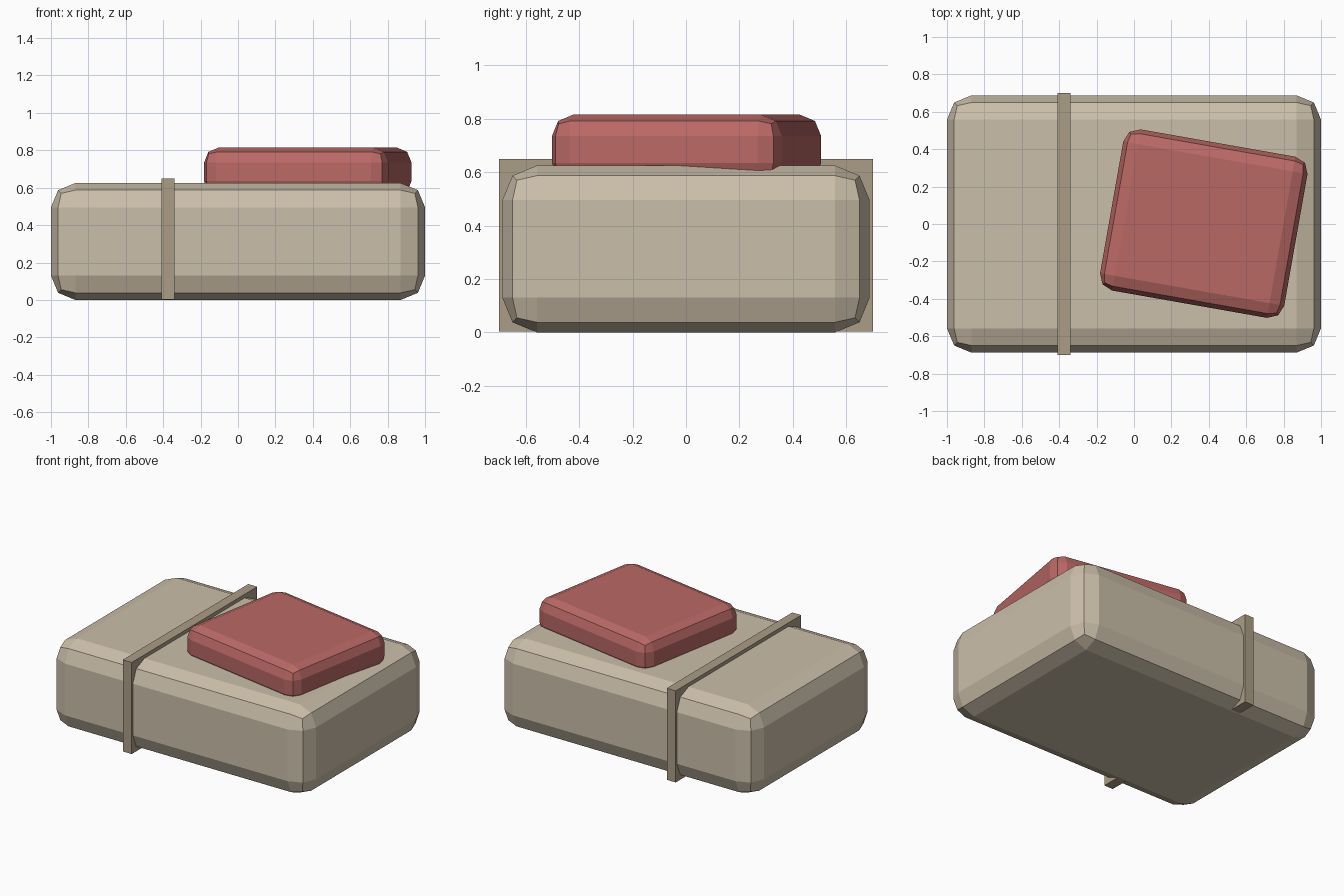
import bpy
import bmesh
from math import radians
from mathutils import Matrix

if "Cube" in bpy.data.objects:
    bpy.data.objects.remove(bpy.data.objects["Cube"])


def material(name, color):
    mat = bpy.data.materials.new(name)
    mat.diffuse_color = (*color, 1.0)
    mat.use_nodes = True
    mat.node_tree.nodes["Principled BSDF"].inputs["Base Color"].default_value = mat.diffuse_color
    return mat


def block(name, size, center, mat, bevel=0.0, turn=0.0):
    """Flat-shaded box, optionally with two-segment rounded edges."""
    bm = bmesh.new()
    bmesh.ops.create_cube(bm, size=1.0, matrix=Matrix.Diagonal((*size, 1.0)))
    if bevel:
        bmesh.ops.bevel(bm, geom=bm.edges[:], offset=bevel, segments=2,
                        profile=0.5, affect='EDGES')
    mesh = bpy.data.meshes.new(name)
    bm.to_mesh(mesh)
    bm.free()
    mesh.materials.append(mat)
    obj = bpy.data.objects.new(name, mesh)
    obj.location = center
    obj.rotation_euler.z = radians(turn)
    bpy.context.collection.objects.link(obj)
    return obj


canvas = material("canvas", (0.60, 0.52, 0.40))
webbing = material("webbing", (0.41, 0.34, 0.24))
red_cloth = material("red_cloth", (0.49, 0.14, 0.13))

# Large padded bundle
block("bundle", (2.0, 1.375, 0.625), (0, 0, 0.3125), canvas, bevel=0.13)

# Strap wrapped around the bundle
block("strap", (0.07, 1.40, 0.647), (-0.375, 0, 0.3265), webbing)

# Small cushion sunk slightly into the top, turned askew
block("cushion", (1.0, 0.875, 0.26), (0.373, 0.002, 0.685), red_cloth,
      bevel=0.08, turn=-10)
